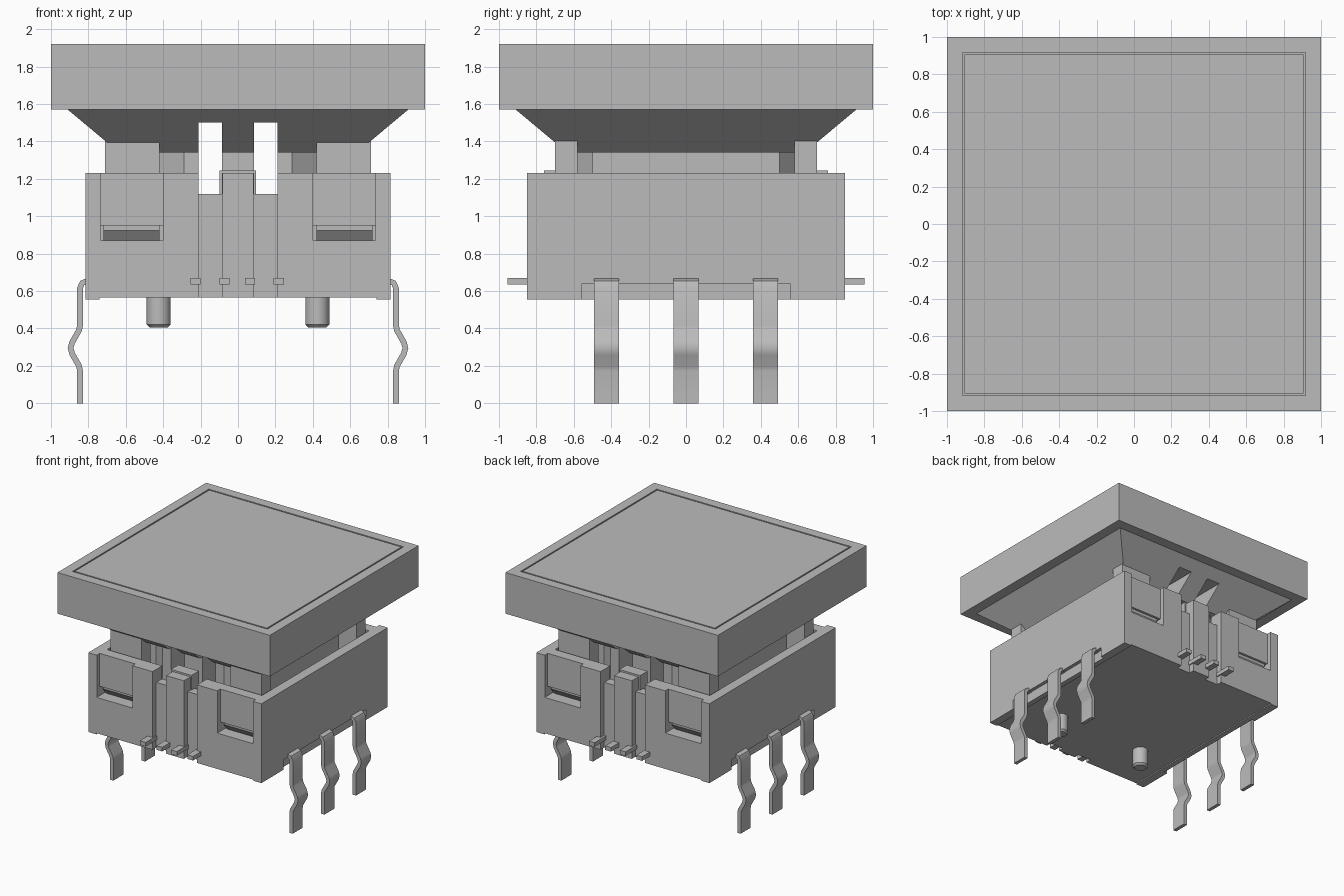
import bpy, bmesh
from mathutils import Vector

cube = bpy.data.objects.get("Cube")
if cube:
    bpy.data.objects.remove(cube, do_unlink=True)

grey = bpy.data.materials.new("plain grey")
grey.use_nodes = True
colour = (0.5, 0.5, 0.5, 1)
grey.diffuse_color = colour
grey.node_tree.nodes["Principled BSDF"].inputs["Base Color"].default_value = colour


def finish(name, bm):
    bmesh.ops.recalc_face_normals(bm, faces=bm.faces)
    mesh = bpy.data.meshes.new(name)
    bm.to_mesh(mesh)
    bm.free()
    mesh.materials.append(grey)
    obj = bpy.data.objects.new(name, mesh)
    bpy.context.collection.objects.link(obj)
    return obj


def box(name, x0, x1, y0, y1, z0, z1):
    bm = bmesh.new()
    bmesh.ops.create_cube(bm, size=1)
    lo, hi = Vector((x0, y0, z0)), Vector((x1, y1, z1))
    for v in bm.verts:
        v.co = (lo + hi) / 2 + v.co * (hi - lo)
    return finish(name, bm)


def prism(name, points, shift):
    """Extrude a closed outline along a vector."""
    bm = bmesh.new()
    face = bm.faces.new([bm.verts.new(p) for p in points])
    new = bmesh.ops.extrude_face_region(bm, geom=[face], use_keep_orig=True)["geom"]
    bmesh.ops.translate(bm, vec=shift, verts=[g for g in new if isinstance(g, bmesh.types.BMVert)])
    return finish(name, bm)


def activate(obj):
    bpy.ops.object.select_all(action='DESELECT')
    obj.select_set(True)
    bpy.context.view_layer.objects.active = obj


def cut(obj, *bounds):
    cutter = box("cutter", *bounds)
    cutter.hide_render = True
    mod = obj.modifiers.new("cut", 'BOOLEAN')
    mod.operation, mod.solver, mod.object = 'DIFFERENCE', 'EXACT', cutter
    activate(obj)
    bpy.ops.object.modifier_apply(modifier=mod.name)
    bpy.data.objects.remove(cutter, do_unlink=True)


def span(a, b, sign):
    return sorted((a * sign, b * sign))


def smooth(obj):
    activate(obj)
    bpy.ops.object.shade_smooth_by_angle(angle=0.6)


sides = (-1, 1)

# Cap with a fine groove around its top panel
cap = box("cap", -1, 1, -1, 1, 1.57, 1.92)
for s in sides:
    cut(cap, *span(0.905, 0.917, s), -0.917, 0.917, 1.9, 2)
    cut(cap, -0.917, 0.917, *span(0.905, 0.917, s), 1.9, 2)

# Tapered underside of the cap
bm = bmesh.new()
bmesh.ops.create_cube(bm, size=2)
for v in bm.verts:
    r, z = (0.91, 1.57) if v.co.z > 0 else (0.635, 1.34)
    v.co = (v.co.x * r, v.co.y * r, z)
taper = finish("cap_taper", bm)

# Plunger stem with chamfered shoulders
quarter = [(0.6, 0.5), (0.42, 0.5), (0.29, 0.6)]
half = quarter + [(-x, y) for x, y in reversed(quarter)]
outline = half + [(-x, -y) for x, y in half]
stem = prism("plunger_stem", [(x, y, 1.02) for x, y in outline], (0, 0, 0.32))

# Two light channels run from front to back
for part in (taper, stem):
    for s in sides:
        cut(part, *span(0.085, 0.21, s), -1, 1, 0.9, 1.5)

# Housing, open at the top
body = box("housing", -0.815, 0.815, -0.85, 0.85, 0.555, 1.23)
cut(body, -0.73, 0.73, -0.72, 0.72, 1.0, 1.3)
for s in sides:
    cut(body, *span(0.085, 0.21, s), -1, 1, 1.12, 1.3)
    cut(body, -0.21, 0.21, *span(0.8, 0.9, s), 0.5, 1.3)
    cut(body, *span(0.785, 0.9, s), -0.555, 0.555, 0.5, 0.64)
    for t in sides:
        cut(body, *span(0.40, 0.735, t), *span(0.81, 0.9, s), 0.87, 1.3)
        cut(body, *span(0.40, 0.735, t), *span(0.68, 0.9, s), 0.87, 0.95)
# Shallow relief under the base leaves corner feet
cut(body, -0.74, 0.74, -0.9, 0.9, 0.5, 0.565)

for s in sides:
    end = "front" if s < 0 else "back"
    # Central guide bar
    box(end + "_guide_bar", -0.083, 0.083, *span(0.71, 0.848, s), 0.565, 1.23)
    box(end + "_guide_post", -0.1, 0.095, *span(0.66, 0.76, s), 0.99, 1.245)
    # Small terminal tabs
    for x in (-0.228, -0.072, 0.065, 0.218):
        box(end + "_tab", x - 0.027, x + 0.027, *span(0.75, 0.955, s), 0.635, 0.67)
    for t in sides:
        # Corner legs of the plunger, ending in snap hooks
        box(end + "_plunger_leg", *span(0.42, 0.71, t), *span(0.58, 0.70, s), 0.98, 1.45)
        hook = [(0.66, 0.87), (0.745, 0.87), (0.79, 0.925), (0.79, 0.95), (0.66, 0.95)]
        prism(end + "_snap_hook", [(0.42 * t, y * s, z) for y, z in hook], (0.3 * t, 0, 0))

# Bent contact pins along both sides
path = [(0.77, 0.652), (0.81, 0.652), (0.833, 0.643), (0.845, 0.615), (0.845, 0.415),
        (0.85, 0.39), (0.887, 0.325), (0.895, 0.295), (0.887, 0.265), (0.85, 0.2),
        (0.845, 0.175), (0.845, 0)]


def strip(points, thick):
    """Outline a constant-thickness strip around a path."""
    pts = [Vector(p) for p in points]
    left, right = [], []
    for i, p in enumerate(pts):
        a = (p - pts[max(i - 1, 0)]).normalized()
        b = (pts[min(i + 1, len(pts) - 1)] - p).normalized()
        d = (a + b).normalized()
        n = Vector((-d.y, d.x)) * thick / 2
        left.append(p + n)
        right.append(p - n)
    return left + right[::-1]


for s in sides:
    for y in (-0.425, 0, 0.425):
        pin = prism("contact_pin", [(p.x * s, y - 0.067, p.y) for p in strip(path, 0.031)],
                    (0, 0.134, 0))
        smooth(pin)

    # Locating peg with a chamfered tip
    bm = bmesh.new()
    bmesh.ops.create_cone(bm, cap_ends=True, segments=32, radius1=0.064, radius2=0.064, depth=0.18)
    tip = [e for e in bm.edges if all(v.co.z < 0 for v in e.verts)]
    bmesh.ops.bevel(bm, geom=tip, offset=0.015, segments=1, affect='EDGES')
    bmesh.ops.translate(bm, vec=(0.424 * s, -0.425, 0.495), verts=bm.verts)
    smooth(finish("locating_peg", bm))
